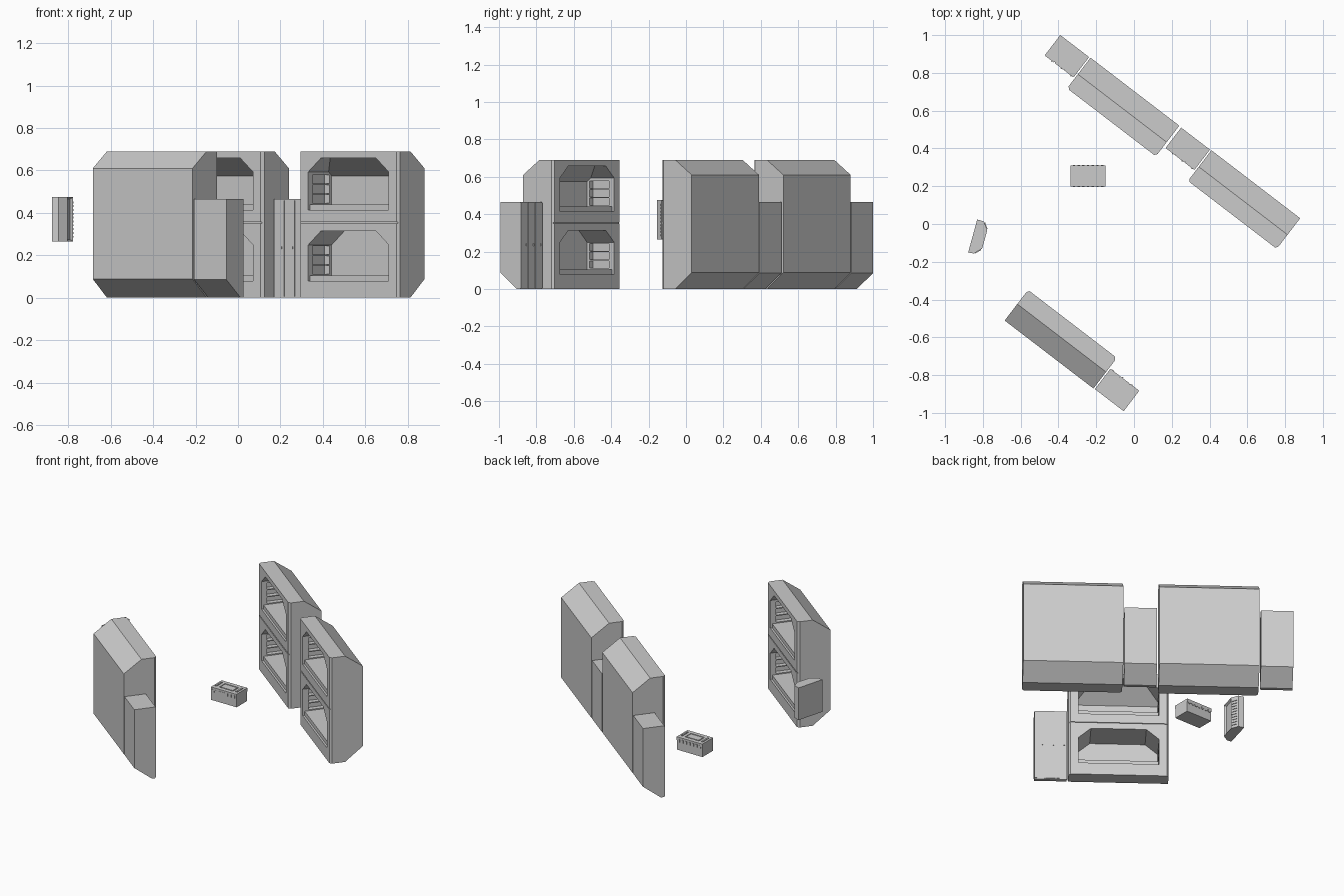
import bpy, bmesh, math
from mathutils import Matrix, Vector

if "Cube" in bpy.data.objects:
    bpy.data.objects.remove(bpy.data.objects["Cube"])


def prism(name, pts, lo, hi, axis):
    """Extrude a 2D profile along x (pts = y,z), y (pts = x,z) or z (pts = x,y)."""
    place = {'x': lambda a, b, t: (t, a, b),
             'y': lambda a, b, t: (a, t, b),
             'z': lambda a, b, t: (a, b, t)}[axis]
    bm = bmesh.new()
    low = [bm.verts.new(place(a, b, lo)) for a, b in pts]
    high = [bm.verts.new(place(a, b, hi)) for a, b in pts]
    bm.faces.new(low)
    bm.faces.new(high)
    n = len(pts)
    for i in range(n):
        bm.faces.new((low[i], low[(i + 1) % n], high[(i + 1) % n], high[i]))
    bmesh.ops.recalc_face_normals(bm, faces=bm.faces)
    me = bpy.data.meshes.new(name)
    bm.to_mesh(me)
    bm.free()
    ob = bpy.data.objects.new(name, me)
    bpy.context.collection.objects.link(ob)
    return ob


def box(name, x0, x1, y0, y1, z0, z1):
    return prism(name, [(x0, y0), (x1, y0), (x1, y1), (x0, y1)], z0, z1, 'z')


def boolean(ob, other, op='DIFFERENCE'):
    """Apply a boolean at once and delete the cutter."""
    m = ob.modifiers.new('cut', 'BOOLEAN')
    m.operation, m.solver, m.object = op, 'EXACT', other
    bpy.context.view_layer.update()
    ev = ob.evaluated_get(bpy.context.evaluated_depsgraph_get())
    me = bpy.data.meshes.new_from_object(ev)
    ob.modifiers.clear()
    ob.data = me
    bpy.data.objects.remove(other)


W, D, H = 0.592, 0.204, 0.69     # bunk width, depth, height
parts = []

# Bunk shell: chamfered back profile, trimmed to bevelled front corners
shell = prism('bunk_shell', [(0, 0), (0, H), (0.094, H), (D, 0.61), (D, 0.088), (0.094, 0)], 0, W, 'x')
plan = prism('plan', [(0.012, -0.001), (W - 0.012, -0.001), (W, 0.015), (W, 0.3), (0, 0.3), (0, 0.015)],
             -0.1, 1, 'z')
for v in plan.data.vertices:      # keep the trimming sides just outside the shell
    if v.co.y > 0.01:
        v.co.x += 0.0005 if v.co.x > 0.1 else -0.0005
boolean(shell, plan, 'INTERSECT')
boolean(shell, box('groove', -0.1, W + 0.1, -0.1, 0.006, 0.350, 0.356))

# Sleeping alcoves with end-wall shelves
for z0, z1, slope in ((0.078, 0.314, False), (0.413, 0.658, True)):
    a, b = 0.057, W - 0.057
    cut = prism('alcove', [(a, z0), (b, z0), (b, z1 - 0.065), (b - 0.075, z1),
                           (a + 0.075, z1), (a, z1 - 0.065)], -0.05, 0.182, 'y')
    if slope:
        bm = bmesh.new()
        bm.from_mesh(cut.data)
        r = bmesh.ops.bisect_plane(bm, geom=bm.verts[:] + bm.edges[:] + bm.faces[:],
                                   plane_co=(0, 0.182, 0.575), plane_no=(0, 0.08, 0.105), clear_outer=True)
        bmesh.ops.holes_fill(bm, edges=[e for e in bm.edges if e.is_boundary], sides=0)
        bmesh.ops.recalc_face_normals(bm, faces=bm.faces)
        bm.to_mesh(cut.data)
        bm.free()
    boolean(shell, cut)
    for i in range(3):
        z = z0 + 0.033 + i * 0.046
        boolean(shell, box('niche', 0.027, W - 0.027, 0.035, 0.165, z, z + 0.04))
    parts.append(box('mattress', a + 0.002, b - 0.002, 0.012, 0.18, z0 - 0.002, z0 + 0.027))
parts.append(shell)

# Locker beside the bunk: body, three doors and their handles
L0, L1 = -0.2, -0.008
f, bk, top = 0.07, 0.202, 0.465
parts.append(prism('locker_body', [(f, 0), (f, top), (bk, top), (bk, 0.085), (bk - 0.11, 0)], L0, L1, 'x'))
dw = (L1 - L0) / 3
for i in range(3):
    x = L0 + i * dw
    parts.append(box('locker_door', x + 0.002, x + dw - 0.002, f - 0.004, f + 0.004, 0.006, top - 0.006))
    parts.append(box('locker_handle', x + dw * 0.7, x + dw * 0.7 + 0.007, f - 0.008, f, 0.23, 0.242))

# Place three bunk-and-locker units on the slanted wall direction
U, V = Vector((0.794, -0.608, 0)), Vector((0.608, 0.794, 0))
turn = Matrix.Rotation(math.atan2(-0.608, 0.794), 4, 'Z')
flip = Matrix.Rotation(math.pi, 4, 'Z')
places = [Matrix.Translation(U * -0.718 + V * 0.355) @ turn,
          Matrix.Translation(U * 0.088 + V * 0.355) @ turn,
          flip @ Matrix.Translation(U * -0.359 + V * 0.618) @ turn]
for ob in parts:
    for m in places[1:]:
        c = ob.copy()
        bpy.context.collection.objects.link(c)
        c.matrix_world = m
    ob.matrix_world = places[0]

# Floor crate: body, lid panel frame, end handles and side ribs
cx, cy, hx, hy, ch = -0.243, 0.255, 0.0925, 0.056, 0.085
box('crate_body', cx - hx, cx + hx, cy - hy + 0.002, cy + hy - 0.002, 0, ch - 0.004)
lid = box('crate_lid', cx - hx, cx + hx, cy - hy, cy + hy, ch - 0.022, ch)
boolean(lid, box('well', cx - 0.05, cx + 0.05, cy - 0.03, cy + 0.03, ch - 0.008, 1))
box('crate_lid_panel', cx - 0.042, cx + 0.042, cy - 0.022, cy + 0.022, ch - 0.02, ch - 0.001)
for s in (-1, 1):
    xh = cx + s * 0.074
    box('crate_handle', xh - 0.005, xh + 0.005, cy - 0.03, cy + 0.03, ch - 0.002, ch + 0.005)
    for i in range(7):
        x = cx - 0.075 + i * 0.025
        y = cy + s * (hy - 0.001)
        box('crate_rib', x - 0.006, x + 0.006, y - 0.003, y + 0.003, ch - 0.03, ch - 0.012)

# Wall unit: bevelled housing with a recessed screen
plan = [(-0.878, -0.151), (-0.847, -0.156), (-0.804, -0.130),
        (-0.777, -0.034), (-0.794, 0.013), (-0.830, 0.024)]
Z0, Z1 = 0.265, 0.475
unit = prism('wall_unit', plan, Z0, Z1, 'z')
bm = bmesh.new()
bm.from_mesh(unit.data)
out = Vector((0.963, -0.27, 0))
face = max(bm.faces, key=lambda q: q.normal.dot(out))
bmesh.ops.inset_region(bm, faces=[face], thickness=0.014, depth=0)
bmesh.ops.translate(bm, verts=face.verts[:], vec=out * -0.012)
bm.to_mesh(unit.data)
bm.free()

# Horizontal ribs on the bevelled sides of the wall unit
for p, q in ((plan[1], plan[2]), (plan[3], plan[4])):
    p, q = Vector(p), Vector(q)
    d = (q - p).normalized()
    n = Vector((d.y, -d.x)) * 0.004
    a, b = p.lerp(q, 0.15), p.lerp(q, 0.85)
    for i in range(10):
        z = Z0 + 0.018 + i * 0.018
        prism('wall_unit_rib', [a - n, b - n, b + n, a + n], z, z + 0.009, 'z')
